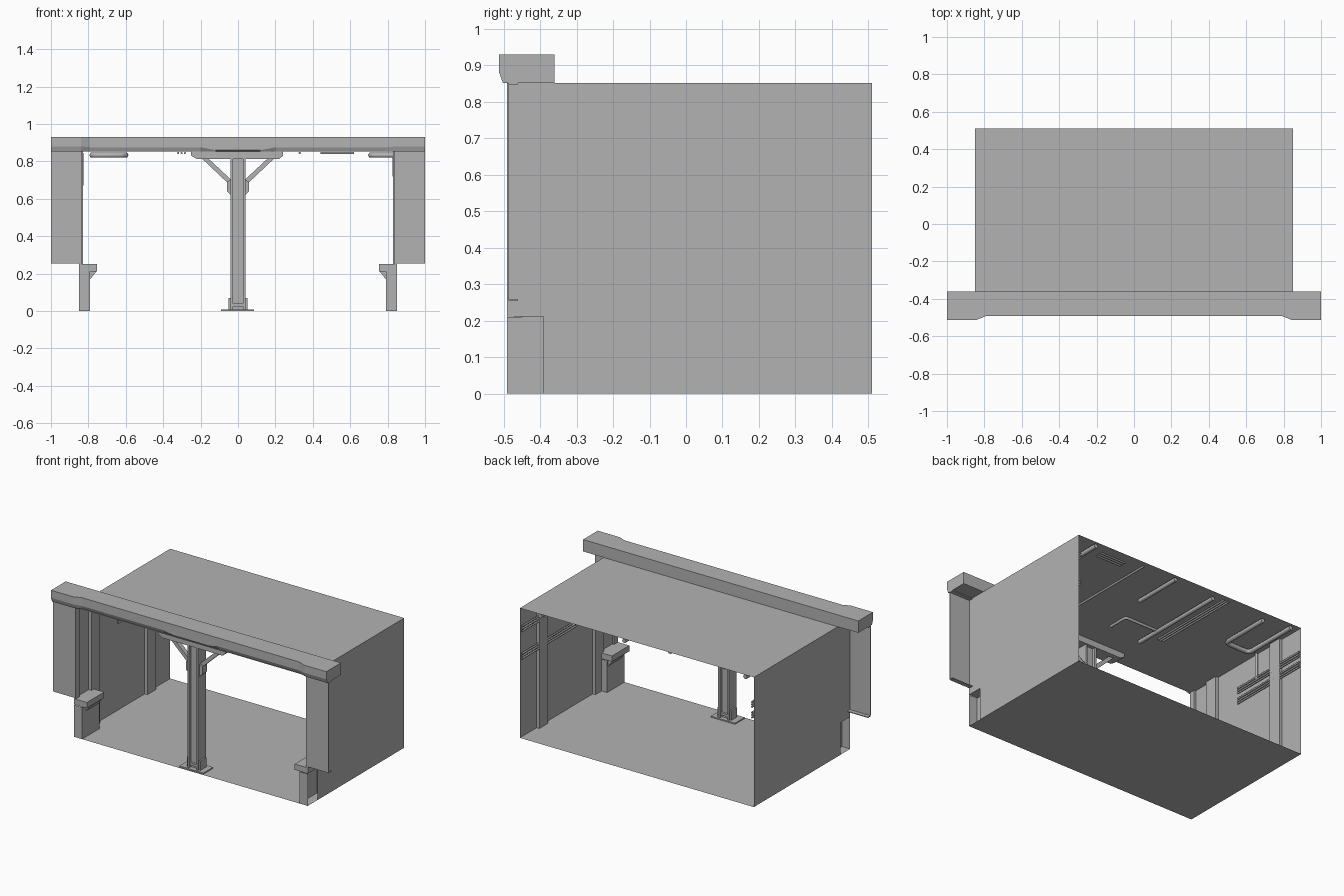
import bpy, bmesh
from mathutils import Vector

cube = bpy.data.objects.get("Cube")
if cube:
    bpy.data.objects.remove(cube, do_unlink=True)

grey = bpy.data.materials.new("plain grey")
grey.use_nodes = True
GREY = (0.45, 0.45, 0.45, 1)
grey.diffuse_color = GREY
grey.node_tree.nodes["Principled BSDF"].inputs["Base Color"].default_value = GREY


def finish(name, bm, fix=True):
    if fix:
        bmesh.ops.recalc_face_normals(bm, faces=bm.faces)
    mesh = bpy.data.meshes.new(name)
    bm.to_mesh(mesh)
    bm.free()
    mesh.materials.append(grey)
    obj = bpy.data.objects.new(name, mesh)
    bpy.context.collection.objects.link(obj)
    return obj


def sheet(name, points):
    bm = bmesh.new()
    bm.faces.new([bm.verts.new(p) for p in points])
    return finish(name, bm, False)


def prism(name, points, offset):
    """Solid made by pushing a flat outline along an offset."""
    bm = bmesh.new()
    face = bm.faces.new([bm.verts.new(p) for p in points])
    moved = bmesh.ops.extrude_face_region(bm, geom=[face], use_keep_orig=True)["geom"]
    bmesh.ops.translate(bm, vec=offset, verts=[g for g in moved if isinstance(g, bmesh.types.BMVert)])
    return finish(name, bm)


def box(name, x, y, z):
    outline = [(x[0], y[0], z[0]), (x[1], y[0], z[0]), (x[1], y[1], z[0]), (x[0], y[1], z[0])]
    return prism(name, outline, (0, 0, z[1] - z[0]))


def pipe(name, points, radius):
    """Round pipe along a path with softened corners."""
    pts = [Vector(p) for p in points]
    path = [pts[0]]
    for a, b, c in zip(pts, pts[1:], pts[2:]):
        r = radius * 1.8
        start, end = b + (a - b).normalized() * r, b + (c - b).normalized() * r
        path += [start, (start + end) / 4 + b / 2, end]
    path.append(pts[-1])
    curve = bpy.data.curves.new(name, "CURVE")
    curve.dimensions = "3D"
    curve.bevel_depth = radius
    curve.bevel_resolution = 1
    curve.use_fill_caps = True
    line = curve.splines.new("POLY")
    line.points.add(len(path) - 1)
    for p, co in zip(line.points, path):
        p.co = (*co, 1)
    curve.materials.append(grey)
    obj = bpy.data.objects.new(name, curve)
    bpy.context.collection.objects.link(obj)
    return obj


W, FRONT, BACK, TOP = 0.85, -0.49, 0.51, 0.852

# Room shell, open at front and back
sheet("floor", [(-W, FRONT, 0), (-W, BACK, 0), (W, BACK, 0), (W, FRONT, 0)])
sheet("ceiling", [(-W, FRONT, TOP), (W, FRONT, TOP), (W, BACK, TOP), (-W, BACK, TOP)])
wall_outline = [(FRONT, 0.25), (-0.39, 0.25), (-0.39, 0), (BACK, 0), (BACK, TOP), (FRONT, TOP)]

for side, label in ((1, "left"), (-1, "right")):
    def sx(a, b):
        return sorted((side * a, side * b))

    pts = [(side * W, y, z) for y, z in wall_outline]
    sheet(label + "_wall", pts if side > 0 else pts[::-1])

    # Inner pilasters and front jamb
    for i, y in enumerate((-0.29, 0.29)):
        box(f"{label}_pilaster_{i}", sx(0.83, W), (y - 0.045, y + 0.045), (0, TOP))
    box(label + "_jamb", sx(0.838, W), (FRONT, -0.45), (0.25, TOP))

    # Facade panel with folded rims
    box(label + "_panel", sx(0.84, 1), (FRONT, -0.486), (0.26, 0.85))
    for z in (0.255, 0.847):
        box(label + "_panel_rim", sx(0.84, 1), (-0.487, -0.46), (z, z + 0.005))

    # Low pier, open on its outer side, with ledge and bracket
    a, b = side * W, side * 0.79
    corners = [(a, FRONT), (b, FRONT), (b, -0.31), (a, -0.31)]
    for name, p, q in zip(("front", "inner", "back"), corners, corners[1:]):
        sheet(f"{label}_pier_{name}", [(*p, 0), (*q, 0), (*q, 0.21), (*p, 0.21)])
    box(label + "_ledge", sx(0.755, W), (FRONT, -0.31), (0.212, 0.25))
    prism(label + "_ledge_bracket",
          [(side * 0.79, -0.45, 0.17), (side * 0.79, -0.45, 0.212), (side * 0.757, -0.45, 0.212)],
          (0, 0.13, 0))

# Lintel: end blocks stand forward, centre drops slightly
bm = bmesh.new()
rings = []
half = [(1, -0.512, 0.88), (0.84, -0.512, 0.88), (0.79, -0.492, 0.875),
        (0.2, -0.492, 0.875), (0.12, -0.492, 0.86)]
stations = [(-x, y, z) for x, y, z in half] + half[::-1]
for x, y, z in stations:
    section = [(-0.36, 0.93), (y, 0.93), (y, z), (y + 0.01, 0.852), (-0.36, 0.852)]
    rings.append([bm.verts.new((x, *p)) for p in section])
for r, s in zip(rings, rings[1:]):
    for i in range(5):
        j = (i + 1) % 5
        bm.faces.new((r[i], r[j], s[j], s[i]))
bm.faces.new(rings[0])
bm.faces.new(rings[-1])
finish("lintel", bm)

# Steel column: two flanges and a web
CY = -0.43
for s in (-1, 1):
    box("column_flange", sorted((s * 0.027, s * 0.039)), (CY - 0.04, CY + 0.04), (0, 0.815))
    box("column_foot_gusset", sorted((s * 0.039, s * 0.05)), (CY - 0.03, CY + 0.03), (0.008, 0.07))
    # Diagonal brace with its lower shoe
    prism("column_brace", [(s * 0.04, CY - 0.015, 0.67), (s * 0.04, CY - 0.015, 0.705),
                           (s * 0.155, CY - 0.015, 0.812), (s * 0.19, CY - 0.015, 0.812)], (0, 0.03, 0))
    prism("brace_shoe", [(s * 0.039, CY - 0.025, 0.62), (s * 0.06, CY - 0.025, 0.64),
                         (s * 0.06, CY - 0.025, 0.69), (s * 0.039, CY - 0.025, 0.7)], (0, 0.05, 0))
box("column_web", (-0.027, 0.027), (CY - 0.02, CY + 0.02), (0, 0.815))
box("column_collar", (-0.027, 0.027), (CY - 0.035, CY + 0.035), (0.025, 0.04))
box("column_base_plate", (-0.09, 0.085), (CY - 0.05, CY + 0.05), (0, 0.008))
cap = [(-0.25, 0.852), (-0.25, 0.83), (-0.22, 0.812), (0.22, 0.812), (0.24, 0.83), (0.24, 0.852)]
prism("column_cap", [(x, CY - 0.045, z) for x, z in cap], (0, 0.09, 0))

# Large ceiling pipes
Z = 0.833
pipe("ceiling_loop_pipe", [(-0.6, 0.46, Z), (-0.6, 0.12, Z), (-0.78, 0.12, Z), (-0.78, 0.5, Z)], 0.015)
pipe("ceiling_corner_pipe", [(0.71, 0.5, Z), (0.71, 0.12, Z), (0.84, 0.12, Z)], 0.015)
pipe("ceiling_short_pipe", [(0.1, 0.17, Z), (0.1, 0.5, Z)], 0.014)
pipe("ceiling_long_pipe", [(-0.21, -0.2, Z), (-0.21, 0.47, Z)], 0.014)
pipe("ceiling_elbow_pipe", [(0.03, -0.18, 0.84), (0.03, -0.04, 0.84), (-0.2, -0.04, 0.84)], 0.009)

# Thin ceiling conduits
pipe("ceiling_conduit", [(0.33, -0.35, 0.844), (0.33, 0.48, 0.844)], 0.007)
for i in range(3):
    x, y = -0.32 + i * 0.018, 0.4 + i * 0.02
    pipe("ceiling_conduit_row", [(x, -0.12, 0.844), (x, 0.48, 0.844)], 0.006)
    pipe("ceiling_cross_conduit", [(0.44, y, 0.844), (0.62, y, 0.844)], 0.006)

# Wall conduits in rows, and risers to the ceiling
for side, levels in ((-1, (0.60, 0.67)), (1, (0.54, 0.72))):
    x = side * 0.835
    for level in levels:
        for i in (-1, 0, 1):
            z = level + i * 0.016
            pipe("wall_conduit", [(x, -0.05, z), (x, BACK, z)], 0.006)
    pipe("wall_riser", [(x, 0.12, levels[1]), (x, 0.12, 0.845)], 0.01)
